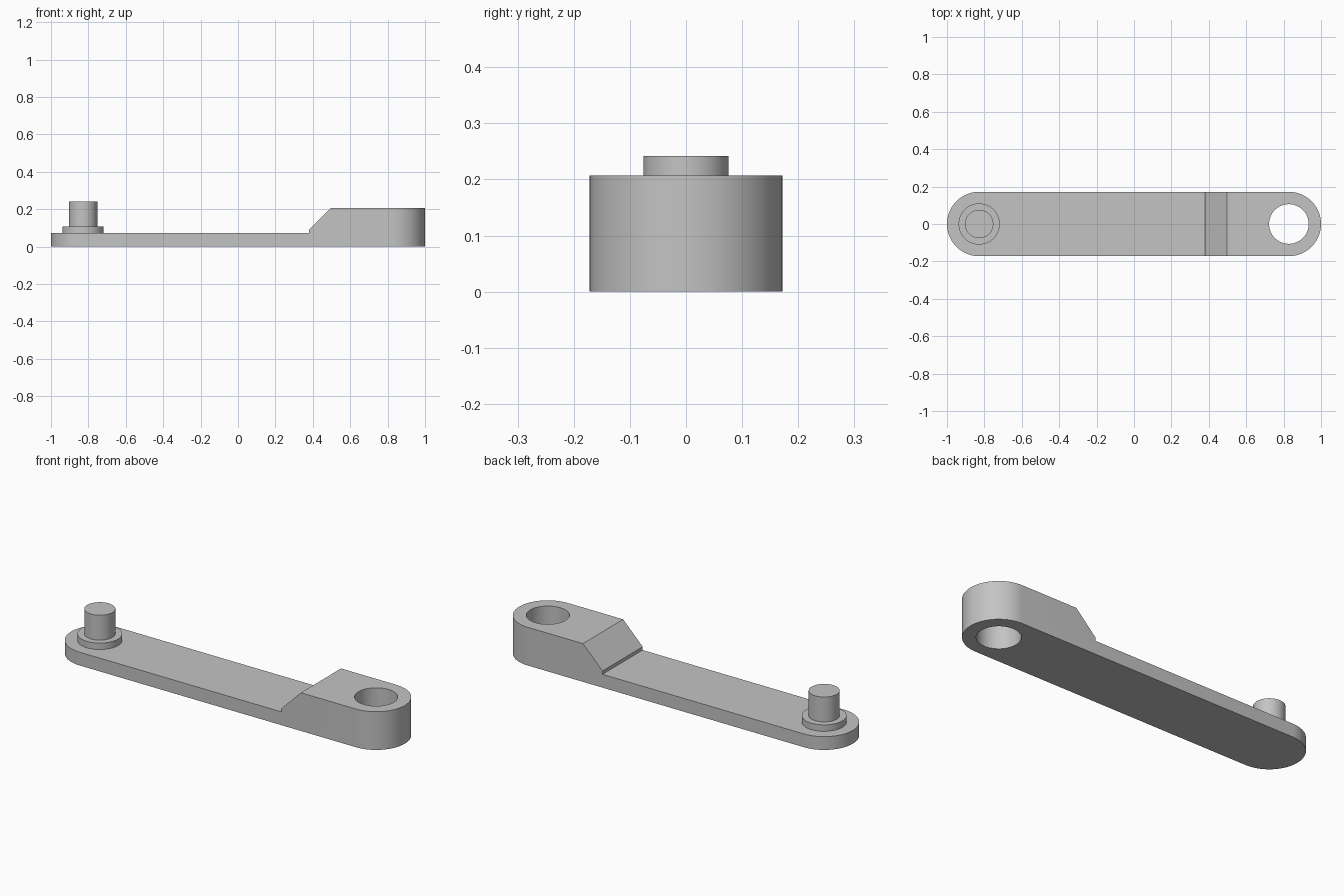
import bpy
import bmesh
from math import pi, sin, cos, radians

if "Cube" in bpy.data.objects:
    bpy.data.objects.remove(bpy.data.objects["Cube"], do_unlink=True)

R = 0.172           # half width of the arm
END = 1 - R         # x of the end centres
PLATE, BLOCK = 0.072, 0.207

grey = bpy.data.materials.new("plain_grey")
grey.use_nodes = True
grey.diffuse_color = (0.55, 0.55, 0.55, 1)
grey.node_tree.nodes["Principled BSDF"].inputs["Base Color"].default_value = grey.diffuse_color


def extrude(name, points, offset):
    """Make a closed prism from an outline of 3D points."""
    bm = bmesh.new()
    face = bm.faces.new([bm.verts.new(p) for p in points])
    cap = bmesh.ops.extrude_face_region(bm, geom=[face])["geom"]
    bmesh.ops.translate(bm, vec=offset, verts=[v for v in cap if isinstance(v, bmesh.types.BMVert)])
    bmesh.ops.recalc_face_normals(bm, faces=bm.faces)
    mesh = bpy.data.meshes.new(name)
    bm.to_mesh(mesh)
    bm.free()
    mesh.materials.append(grey)
    obj = bpy.data.objects.new(name, mesh)
    bpy.context.collection.objects.link(obj)
    return obj


def arc(x, radius, start, sweep, steps, z):
    """Points along an arc around (x, 0)."""
    angles = [start + sweep * i / steps for i in range(steps + 1)]
    return [(x + radius * cos(a), radius * sin(a), z) for a in angles]


def cylinder(name, x, radius, z0, z1):
    return extrude(name, arc(x, radius, 0, 2 * pi, 64, z0)[:-1], (0, 0, z1 - z0))


def activate(obj):
    bpy.ops.object.select_all(action="DESELECT")
    obj.select_set(True)
    bpy.context.view_layer.objects.active = obj


def cut(obj, tool, operation):
    """Apply a boolean and remove its helper."""
    mod = obj.modifiers.new("cut", "BOOLEAN")
    mod.operation, mod.object, mod.solver = operation, tool, "EXACT"
    activate(obj)
    bpy.ops.object.modifier_apply(modifier=mod.name)
    bpy.data.objects.remove(tool, do_unlink=True)


# Arm: side profile with a small step and a ramp, trimmed to a round-ended outline
profile = [(-1.1, 0), (1.1, 0), (1.1, BLOCK), (0.497, BLOCK), (0.38, 0.09), (0.38, PLATE), (-1.1, PLATE)]
arm = extrude("crank_arm", [(x, -0.3, z) for x, z in profile], (0, 0.6, 0))
outline = arc(END, R, -pi / 2, pi, 32, -0.1) + arc(-END, R, pi / 2, pi, 32, -0.1)
cut(arm, extrude("outline_helper", outline, (0, 0, 0.5)), "INTERSECT")

# Through hole in the thick end
cut(arm, cylinder("hole_helper", END, 0.106, -0.1, 0.4), "DIFFERENCE")

# Collar and pin on the thin end
collar = cylinder("pin_collar", -END, 0.11, PLATE, 0.107)
pin = cylinder("pin", -END, 0.076, 0.107, 0.242)

for part in (arm, collar, pin):
    activate(part)
    bpy.ops.object.shade_smooth_by_angle(angle=radians(30))
